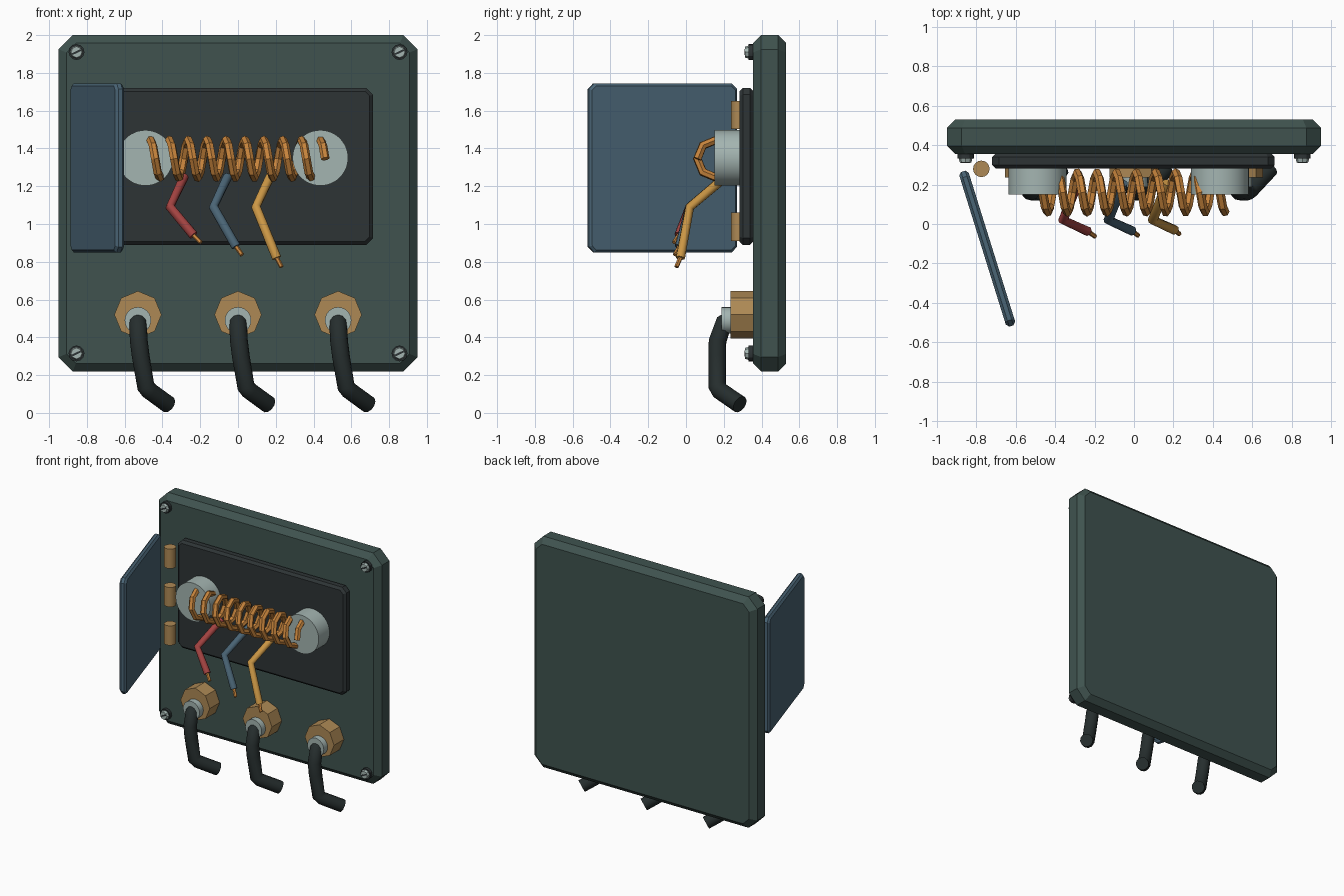
import bpy, bmesh, math
from mathutils import Matrix, Vector

cube = bpy.data.objects.get("Cube")
if cube:
    bpy.data.objects.remove(cube, do_unlink=True)


def material(name, r, g, b):
    m = bpy.data.materials.new(name)
    m.use_nodes = True
    m.diffuse_color = (r, g, b, 1)
    m.node_tree.nodes["Principled BSDF"].inputs["Base Color"].default_value = (r, g, b, 1)
    return m


GREEN = material("dark green paint", .050, .086, .078)
CHARCOAL = material("charcoal", .027, .034, .036)
BLUE = material("slate blue", .068, .128, .178)
BRASS = material("brass", .42, .25, .09)
COPPER = material("copper", .57, .23, .045)
CERAMIC = material("pale ceramic", .37, .46, .44)
RUBBER = material("black rubber", .019, .027, .027)
RED = material("red insulation", .36, .055, .052)
YELLOW = material("yellow insulation", .60, .31, .06)
FACING = Matrix.Rotation(math.pi / 2, 4, 'X')   # turns local z to face the front


def finish(name, bm, mat, matrix, smooth=None):
    bmesh.ops.recalc_face_normals(bm, faces=bm.faces)
    mesh = bpy.data.meshes.new(name)
    bm.to_mesh(mesh)
    bm.free()
    mesh.materials.append(mat)
    ob = bpy.data.objects.new(name, mesh)
    bpy.context.collection.objects.link(ob)
    ob.matrix_world = matrix
    if smooth:
        shade(ob, smooth)
    return ob


def select(ob):
    bpy.ops.object.select_all(action='DESELECT')
    ob.select_set(True)
    bpy.context.view_layer.objects.active = ob


def shade(ob, angle):
    select(ob)
    bpy.ops.object.shade_smooth_by_angle(angle=math.radians(angle))


def plate(name, size, corner, bevel, mat, loc, turn=0):
    """Upright slab with clipped corners and chamfered rims; size is x, y, z."""
    w, d, h = (s / 2 for s in size)
    bm = bmesh.new()
    rings = []
    for y, inset in ((-d, bevel), (-d + bevel, 0), (d - bevel, 0), (d, bevel)):
        a, b = w - inset, h - inset
        c = corner - inset * (2 - math.sqrt(2))
        outline = [(a, b - c), (a - c, b), (c - a, b), (-a, b - c),
                   (-a, c - b), (c - a, -b), (a - c, -b), (a, c - b)]
        rings.append([bm.verts.new((x, y, z)) for x, z in outline])
    for lower, upper in zip(rings, rings[1:]):
        for i in range(8):
            j = (i + 1) % 8
            bm.faces.new((lower[i], lower[j], upper[j], upper[i]))
    bm.faces.new(rings[0])
    bm.faces.new(rings[-1])
    matrix = Matrix.Translation(loc) @ Matrix.Rotation(turn, 4, 'Z')
    return finish(name, bm, mat, matrix)


def cylinder(name, r, depth, sides, mat, loc, rot=FACING, smooth=30, tip=None):
    bm = bmesh.new()
    bmesh.ops.create_cone(bm, cap_ends=True, segments=sides, radius1=r,
                          radius2=r if tip is None else tip, depth=depth)
    return finish(name, bm, mat, Matrix.Translation(loc) @ rot, smooth)


def tube(name, points, r, mat, rounding=1, smooth=None):
    curve = bpy.data.curves.new(name, 'CURVE')
    curve.dimensions = '3D'
    curve.bevel_depth = r
    curve.bevel_resolution = rounding
    curve.use_fill_caps = True
    spline = curve.splines.new('POLY')
    spline.points.add(len(points) - 1)
    for p, co in zip(spline.points, points):
        p.co = (*co, 1)
    curve.materials.append(mat)
    ob = bpy.data.objects.new(name, curve)
    bpy.context.collection.objects.link(ob)
    select(ob)
    bpy.ops.object.convert(target='MESH')
    ob = bpy.context.object
    if smooth:
        shade(ob, smooth)
    else:
        for f in ob.data.polygons:
            f.use_smooth = False
    return ob


# Back panel, inner plate and open door
plate("back_panel", (1.9, .175, 1.78), .075, .042, GREEN, (0, .4425, 1.11))
plate("inner_plate", (1.435, .075, .83), .035, .018, CHARCOAL, (-.003, .32, 1.305))
plate("door", (.822, .05, .895), .03, .014, BLUE, (-.745, -.125, 1.297),
      math.atan2(-.955, .298))

# Hinge knuckles
for i in range(3):
    cylinder(f"hinge_{i + 1}", .042, .15, 16, BRASS, (-.775, .28, .985 + i * .296),
             Matrix())

# Corner screws: washer, head and slot
for side in (-1, 1):
    for level, z in (("lower", .315), ("upper", 1.91)):
        tag = f"{level}_{'left' if side > 0 else 'right'}"
        x = side * .855
        cylinder("washer_" + tag, .042, .024, 12, CHARCOAL, (x, .344, z))
        cylinder("screw_head_" + tag, .035, .022, 8, CERAMIC, (x, .323, z), tip=.029)
        bm = bmesh.new()
        bmesh.ops.create_cube(bm, size=1, matrix=Matrix.Diagonal((.05, .008, .01, 1)))
        finish("screw_slot_" + tag, bm, CHARCOAL,
               Matrix.Translation((x, .3125, z)) @ Matrix.Rotation(-.45, 4, 'Y'))

# Round insulators carrying the coil
for tag, x in (("right", -.49), ("left", .436)):
    cylinder("insulator_" + tag, .147, .14, 48, CERAMIC, (x, .22, 1.35))

# Coil: eight steps per turn, starting at the top and running over the front
STEPS, TURNS, RADIUS = 8, 9.25, .1
coil = []
for i in range(int(STEPS * TURNS) + 1):
    t = i / STEPS
    a = t * math.tau
    coil.append((-.463 + .1 * t, .16 - RADIUS * math.sin(a), 1.345 + RADIUS * math.cos(a)))
tube("coil", coil, .023, COPPER)

# Loose wires with bare ends
wires = (("red", RED, (-.36, 1.09), (-.235, -.037, .94)),
         ("blue", BLUE, (-.13, 1.09), (-.01, -.035, .88)),
         ("yellow", YELLOW, (.095, 1.09), (.205, -.03, .82)))
for name, mat, (x, z), end in wires:
    bend, end = Vector((x, .02, z)), Vector(end)
    start = bend + Vector((.075, .19, .16))
    tube(name + "_wire", [start, bend, end], .025, mat, 2, 50)
    tip = end + (end - bend).normalized() * .052 + Vector((.006, -.012, 0))
    tube(name + "_wire_tip", [end, tip], .012, COPPER)

# Cable glands, sleeves and hanging cables
for tag, x in (("right", -.53), ("middle", 0), ("left", .53)):
    cylinder("gland_" + tag, .125, .12, 8, BRASS, (x, .295, .52), smooth=None)
    cylinder("sleeve_" + tag, .07, .06, 24, CERAMIC, (x, .218, .49))
    path = [(0, .225, .487), (0, .2, .475), (.005, .167, .38), (.015, .165, .3),
            (.042, .165, .14), (.06, .178, .118), (.16, .285, .045)]
    tube("cable_" + tag, [(x + p, y, z) for p, y, z in path], .047, RUBBER, 4, 50)
